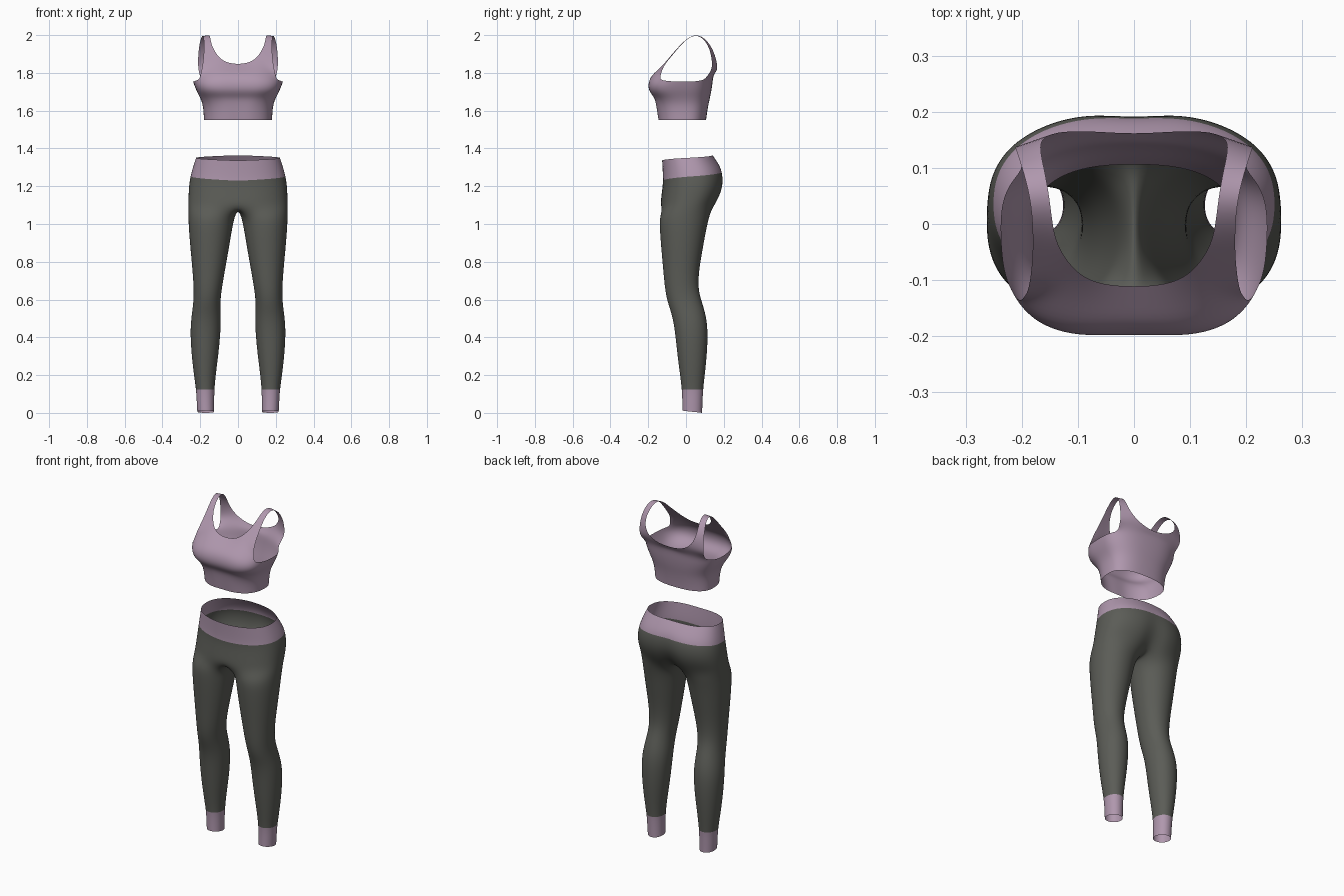
import bpy, bmesh
from math import sin, cos, pi, exp, radians
from mathutils import Vector

if "Cube" in bpy.data.objects:
    bpy.data.objects.remove(bpy.data.objects["Cube"])


def material(name, rgb):
    m = bpy.data.materials.new(name)
    m.use_nodes = True
    m.diffuse_color = (*rgb, 1)
    bsdf = m.node_tree.nodes["Principled BSDF"]
    bsdf.inputs["Base Color"].default_value = (*rgb, 1)
    bsdf.inputs["Roughness"].default_value = 0.8
    return m


MAUVE = material("dusty mauve", (0.43, 0.31, 0.42))
GREY = material("charcoal grey", (0.105, 0.108, 0.095))


def power(v, n):
    return abs(v) ** (2 / n) * (1 if v >= 0 else -1)


def row(bm, points):
    return [bm.verts.new(p) for p in points]


def skin(bm, low, high, mat=0, closed=False):
    """Fill quads between two rows of vertices."""
    count = len(low)
    for i in range(count if closed else count - 1):
        k = (i + 1) % count
        bm.faces.new((low[i], low[k], high[k], high[i])).material_index = mat


def finish(bm, name, mats):
    """Turn the half cage into a mirrored, subdivided smooth object."""
    mesh = bpy.data.meshes.new(name)
    bm.to_mesh(mesh)
    bm.free()
    for m in mats:
        mesh.materials.append(m)
    for p in mesh.polygons:
        p.use_smooth = True
    ob = bpy.data.objects.new(name, mesh)
    bpy.context.collection.objects.link(ob)
    mirror = ob.modifiers.new("mirror", "MIRROR")
    mirror.use_clip = True
    mirror.merge_threshold = 0.0005
    sub = ob.modifiers.new("smooth", "SUBSURF")
    sub.levels = sub.render_levels = 2
    return ob


# ---------------------------------------------------------------- leggings
ARC, INNER = 16, 6      # outer columns, inner-thigh columns

# leg sections: height, inner x, outer x, front y, back y
LEG = [
    (0.006, 0.126, 0.216, -0.02, 0.086),
    (0.06, 0.126, 0.219, -0.02, 0.088),
    (0.122, 0.125, 0.222, -0.022, 0.091),
    (0.2, 0.118, 0.234, -0.032, 0.1),
    (0.32, 0.102, 0.248, -0.048, 0.113),
    (0.44, 0.091, 0.254, -0.06, 0.117),
    (0.52, 0.091, 0.246, -0.075, 0.106),
    (0.59, 0.094, 0.236, -0.1, 0.084),
    (0.66, 0.085, 0.235, -0.113, 0.064),
    (0.76, 0.068, 0.242, -0.122, 0.07),
    (0.88, 0.046, 0.254, -0.133, 0.092),
    (0.98, 0.03, 0.262, -0.141, 0.11),
    (1.04, 0.017, 0.264, -0.141, 0.125),
]
# hip sections: front height, back height, half width, front y, back y, cleft
HIP = [
    (1.09, 1.1, 0.264, -0.137, 0.16, 0.04),
    (1.14, 1.15, 0.263, -0.132, 0.187, 0.026),
    (1.185, 1.21, 0.261, -0.126, 0.203, 0.012),
    (1.226, 1.28, 0.253, -0.122, 0.197, 0.006),
    (1.285, 1.325, 0.238, -0.124, 0.17, 0.0),
    (1.336, 1.364, 0.223, -0.127, 0.142, 0.0),
]


def leg_ring(z, x0, x1, yf, yb):
    pts = []
    for i in range(ARC + INNER):
        if i <= ARC:
            t = radians(-50 + 280 * i / ARC)
        else:
            t = radians(230 + 80 * (i - ARC) / INNER)
        tilt = 0.006 * cos(t) if z < 0.02 else 0
        pts.append(((x0 + x1) / 2 + (x1 - x0) / 2 * power(sin(t), 2.1),
                    (yf + yb) / 2 - (yb - yf) / 2 * power(cos(t), 2.1), z + tilt))
    return pts


def hip_arc(zf, zb, w, yf, yb, cleft):
    pts = []
    for i in range(ARC + 1):
        s = pi * i / ARC
        x = 0 if i in (0, ARC) else w * power(sin(s), 2.35)
        y = (yf + yb) / 2 - (yb - yf) / 2 * power(cos(s), 2.35)
        if s > pi / 2:
            y -= cleft * exp(-(x / 0.05) ** 2)
        pts.append((x, y, zf + (zb - zf) * i / ARC))
    return pts


bm = bmesh.new()
legs = [row(bm, leg_ring(*r)) for r in LEG]
hips = [row(bm, hip_arc(*r)) for r in HIP]
for i in range(len(legs) - 1):
    skin(bm, legs[i], legs[i + 1], 1 if i < 2 else 0, closed=True)
# crotch seam runs from back centre to front centre
back, front = hips[0][ARC].co, hips[0][0].co
seam = []
for k in range(1, INNER):
    p = back.lerp(front, k / INNER)
    p.z -= 0.02 * sin(pi * k / INNER)
    seam.append(bm.verts.new(p))
skin(bm, legs[-1], hips[0] + seam, closed=True)
for i in range(len(hips) - 1):
    skin(bm, hips[i], hips[i + 1], 1 if i >= 3 else 0)
finish(bm, "leggings", [GREY, MAUVE])

# ---------------------------------------------------------------- crop top
COLS = 14
# body sections: height, half width, front y, back y, front squareness, rise
BODY = [
    (1.55, 0.181, -0.15, 0.107, 2.5, 0),
    (1.59, 0.183, -0.156, 0.112, 2.5, 0),
    (1.635, 0.188, -0.163, 0.12, 2.6, 0),
    (1.67, 0.202, -0.172, 0.128, 2.9, 0),
    (1.7, 0.218, -0.199, 0.134, 3.3, 0),
    (1.73, 0.231, -0.206, 0.14, 3.3, 0.008),
    (1.753, 0.239, -0.192, 0.145, 3.1, 0.03),
]
# strap sections from front to back: inner edge, outer edge
STRAP = [
    ((0.1, -0.092, 1.878), (0.187, -0.118, 1.84)),
    ((0.135, -0.045, 1.932), (0.18, -0.062, 1.905)),
    ((0.145, -0.005, 1.974), (0.18, -0.01, 1.968)),
    ((0.15, 0.042, 2.004), (0.184, 0.042, 2.003)),
    ((0.158, 0.09, 1.993), (0.196, 0.09, 1.988)),
    ((0.168, 0.132, 1.945), (0.208, 0.126, 1.93)),
    ((0.165, 0.155, 1.89), (0.212, 0.138, 1.865)),
    ((0.13, 0.166, 1.842), (0.21, 0.138, 1.82)),
]


def body_arc(z, w, yf, yb, nf, rise):
    pts = []
    for j in range(COLS + 1):
        t = pi * j / COLS
        n, depth = (nf, -yf) if j <= COLS / 2 else (2.5, yb)
        x = 0 if j in (0, COLS) else w * power(sin(t), n)
        y = -depth * power(cos(t), n)
        if j == 0:
            y += 0.006      # slight dip between the cups
        pts.append((x, y, z + rise * cos(t) ** 2))
    return pts


bm = bmesh.new()
body = [row(bm, body_arc(*r)) for r in BODY]
for low, high in zip(body, body[1:]):
    skin(bm, low, high)

straps = []
for a, b in STRAP:
    a, b = Vector(a), Vector(b)
    straps.append(row(bm, (a, a.lerp(b, 0.5), b)))
for low, high in zip(straps, straps[1:]):
    skin(bm, low, high)

# front and back panels join the body to the straps and form the necklines
necks = [
    (body[-1][:5], row(bm, ((0, -0.112, 1.846), (0.055, -0.109, 1.852))) + straps[0], False),
    (body[-1][:-6:-1], row(bm, ((0, 0.16, 1.81), (0.068, 0.165, 1.817))) + straps[-1], True),
]
for chest, neck, is_back in necks:
    middle = row(bm, [c.co.lerp(n.co, 0.5) for c, n in zip(chest, neck)])
    panel = [chest, middle, neck]
    if is_back:
        panel.reverse()
    for low, high in zip(panel, panel[1:]):
        skin(bm, low, high)
finish(bm, "crop_top", [MAUVE])
